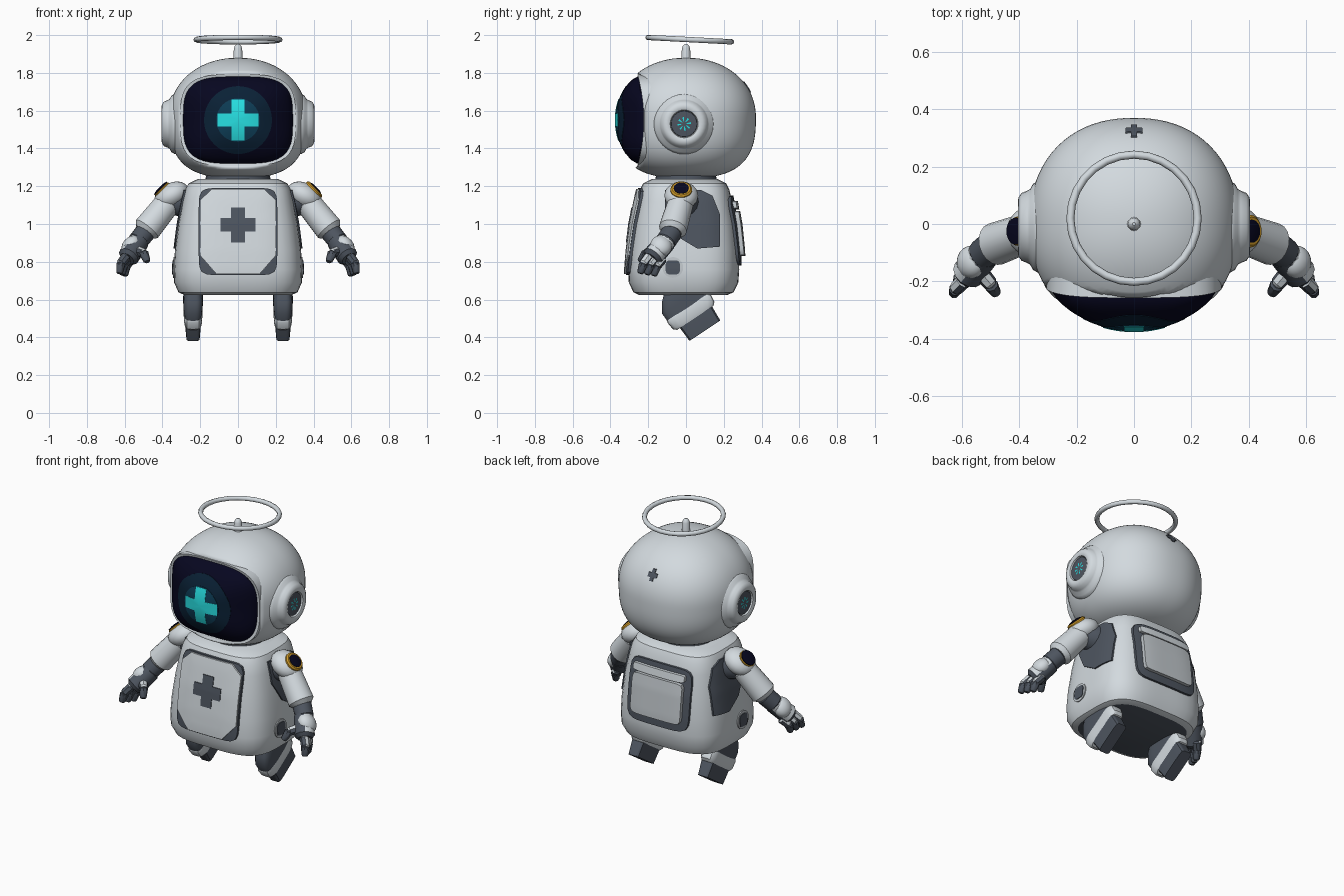
import bpy, bmesh
from math import sin, cos, pi, radians
from mathutils import Vector, Matrix

if "Cube" in bpy.data.objects:
    bpy.data.objects.remove(bpy.data.objects["Cube"])


def material(name, r, g, b):
    m = bpy.data.materials.new(name)
    m.use_nodes = True
    m.diffuse_color = (r, g, b, 1)
    m.node_tree.nodes["Principled BSDF"].inputs["Base Color"].default_value = (r, g, b, 1)
    return m


WHITE = material("shell white", .65, .7, .735)
PANEL = material("panel grey", .54, .58, .61)
DARK = material("dark grey", .075, .09, .115)
NAVY = material("visor navy", .002, .002, .014)
GLOW1 = material("faint glow", .003, .015, .036)
GLOW2 = material("deep teal glow", .004, .045, .09)
CYAN = material("cyan light", .02, .74, .76)
YELLOW = material("yellow trim", .6, .31, .02)


# ---- builders ----
def finish(name, bm, mat, mirror=False, angle=35):
    bmesh.ops.recalc_face_normals(bm, faces=bm.faces)
    mesh = bpy.data.meshes.new(name)
    bm.to_mesh(mesh)
    bm.free()
    mesh.materials.append(mat)
    ob = bpy.data.objects.new(name, mesh)
    bpy.context.collection.objects.link(ob)
    if mirror:
        ob.modifiers.new("Mirror", 'MIRROR').use_mirror_merge = False
    bpy.ops.object.select_all(action='DESELECT')
    ob.select_set(True)
    bpy.context.view_layer.objects.active = ob
    bpy.ops.object.shade_smooth_by_angle(angle=radians(angle))
    return ob


def oval(rx, ry, power=2, seg=24):
    pts = []
    for i in range(seg):
        a = 2 * pi * i / seg
        c, s = cos(a), sin(a)
        k = (abs(c) ** power + abs(s) ** power) ** (-1 / power)
        pts.append((rx * c * k, ry * s * k))
    return pts


def loft(name, sections, mat, matrix=Matrix(), power=2, seg=24, mirror=False):
    """Sections are (height, x radius, y radius, y centre)."""
    bm = bmesh.new()
    rings = []
    for h, rx, ry, cy in sections:
        rings.append([bm.verts.new(matrix @ Vector((x, y + cy, h))) for x, y in oval(rx, ry, power, seg)])
    for a, b in zip(rings, rings[1:]):
        for i in range(seg):
            j = (i + 1) % seg
            bm.faces.new((a[i], a[j], b[j], b[i]))
    bm.faces.new(rings[0])
    bm.faces.new(rings[-1])
    return finish(name, bm, mat, mirror)


def aim(p, direction):
    return Matrix.Translation(p) @ Vector(direction).to_track_quat('Z', 'Y').to_matrix().to_4x4()


def tube(name, p, q, r0, r1, mat, seg=14):
    length = (Vector(q) - Vector(p)).length
    e = min(r0, r1) * .35
    prof = [(0, r0 * .7), (e, r0), (length - e, r1), (length, r1 * .7)]
    return loft(name, [(h, r, r, 0) for h, r in prof], mat, aim(p, Vector(q) - Vector(p)), seg=seg, mirror=True)


def recolour(ob, mat, rule):
    ob.data.materials.append(mat)
    for f in ob.data.polygons:
        f.material_index = int(rule(f))


def ball(name, matrix, radii, mat):
    steps = [radians(a) for a in range(-85, 86, 17)]
    loft(name, [(radii[2] * sin(a), radii[0] * cos(a), radii[1] * cos(a), 0) for a in steps], mat,
         matrix, seg=20, mirror=True)


def dense(points, n=6):
    out = []
    for a, b in zip(points, points[1:] + points[:1]):
        out += [(a[0] + (b[0] - a[0]) * k / n, a[1] + (b[1] - a[1]) * k / n) for k in range(n)]
    return out


def cross(a, b):
    pts = []
    for c, s in ((1, 0), (0, 1), (-1, 0), (0, -1)):
        pts += [(c * x - s * y, s * x + c * y) for x, y in ((a, b), (b, b), (b, a))]
    return dense(pts, 4)


def plate(name, outline, centre, surface, mat, lift, depth=.012, mirror=False, rings=7):
    """A star-shaped outline laid over a curved surface, with a short skirt."""
    bm = bmesh.new()
    cu, cv = centre
    scales = [(1, -depth)] + [(k / rings, lift) for k in range(rings, 0, -1)]
    loops = [[bm.verts.new(surface(cu + u * t, cv + v * t, d)) for u, v in outline] for t, d in scales]
    n = len(outline)
    for a, b in zip(loops, loops[1:]):
        for i in range(n):
            bm.faces.new((a[i], a[(i + 1) % n], b[(i + 1) % n], b[i]))
    hub = bm.verts.new(surface(cu, cv, lift))
    for i in range(n):
        bm.faces.new((loops[-1][i], loops[-1][(i + 1) % n], hub))
    finish(name, bm, mat, mirror)


# ---- head: full below, rounder on top, cut back at the visor opening ----
HX, HY, HC, PLAN = .365, .37, 1.565, 2.22
V, VX, VZ = (0, 1.55), .29, .23


def head_radius(z):
    w, p = ((z - HC) / .315, 2.1) if z > HC else ((HC - z) / .322, 2.8)
    return max(0, 1 - w ** p) ** (1 / p)


def opening(x, z):
    return ((abs(x) / VX) ** 3.5 + (abs(z - V[1]) / VZ) ** 3.5) ** (1 / 3.5)


def rim(x, z, d):
    return Vector((x, -(.21 + .03 * ((z - V[1]) / VZ) ** 2 + d), z))


def face(x, z, d):
    return rim(x, z, d + .143 * max(0, 1 - opening(x, z) ** 2) ** .75)


def nape(x, z, d):
    return Vector((x, HY * max(0, head_radius(z) ** PLAN - abs(x / HX) ** PLAN) ** (1 / PLAN) + d, z))


levels = [HC + (.315 if a > 0 else .322) * sin(radians(a)) for a in range(-88, 89, 4)]
head = loft("head_shell", [(z, HX * head_radius(z), HY * head_radius(z), 0) for z in levels], WHITE,
            power=PLAN, seg=80)
for v in head.data.vertices:
    x, y, z = v.co
    if y < 0:
        v.co.y = max(y, rim(x, z, .012 + .25 * (opening(x, z) - 1.05)).y)

plate("visor_rim", oval(VX * 1.055, VZ * 1.055, 3.5, 64), V, rim, WHITE, .014, .07)
plate("visor", oval(VX, VZ, 3.5, 64), V, face, NAVY, .018, rings=14)
plate("outer_glow", oval(.18, .18, seg=40), V, face, GLOW1, .02)
plate("inner_glow", oval(.115, .115, seg=40), V, face, GLOW2, .022)
plate("visor_cross", cross(.108, .035), V, face, CYAN, .024)
plate("nape_cross", cross(.03, .011), (0, 1.725), nape, DARK, .005)

# ear pods, with lit spokes in the vents
EAR = aim((0, -.01, 1.53), (1, 0, 0))
pod = [(.26, .17), (.335, .16), (.352, .15), (.362, .132), (.372, .126), (.392, .118), (.403, .102),
       (.405, .085), (.4, .074), (.385, .07)]
loft("ear_pods", [(h, r, r, 0) for h, r in pod], WHITE, EAR, seg=32, mirror=True)
vent = loft("ear_vents", [(.38, .071, .071, 0), (.393, .068, .068, 0), (.395, .036, .036, 0), (.396, .013, .013, 0)],
            DARK, EAR, seg=24, mirror=True)
recolour(vent, CYAN, lambda f: f.center.x > .3945 and f.index % 3 == 0)

# antenna and halo
loft("antenna", [(1.85, .03, .03, 0), (1.88, .024, .024, 0), (1.93, .022, .022, 0), (1.945, .016, .016, 0),
                 (1.953, .006, .006, 0)], WHITE, seg=12)
bpy.ops.mesh.primitive_torus_add(major_radius=.222, minor_radius=.014, major_segments=28, minor_segments=8,
                                 location=(0, .02, 1.976), rotation=(radians(-3), 0, 0))
halo = bpy.context.object
halo.name = "halo_ring"
halo.data.materials.append(WHITE)
bpy.ops.object.shade_smooth_by_angle(angle=radians(50))

# ---- torso ----
loft("neck", [(1.2, .18, .17, 0), (1.25, .17, .16, 0), (1.3, .16, .15, 0)], DARK)
TORSO = [(.625, .285, .235, -.015), (.638, .315, .265, -.013), (.69, .338, .29, -.013), (.76, .34, .294, -.012),
         (.86, .334, .288, -.01), (1.0, .316, .272, -.008), (1.12, .294, .25, -.007), (1.18, .28, .237, -.007),
         (1.215, .262, .22, -.007), (1.237, .215, .175, -.007)]
TP = 3.6
torso = loft("torso", TORSO, WHITE, power=TP, seg=56)
recolour(torso, DARK, lambda f: f.normal.z < -.95)


def torso_at(z):
    for a, b in zip(TORSO, TORSO[1:]):
        if z <= b[0]:
            t = (z - a[0]) / (b[0] - a[0])
            return [p + (q - p) * t for p, q in zip(a, b)][1:]
    return TORSO[-1][1:]


def curve(u):
    return max(0, 1 - abs(u) ** TP) ** (1 / TP)


def chest(x, z, d):
    hx, hy, cy = torso_at(z)
    return Vector((x, cy - hy * curve(x / hx) - d, z))


def back(x, z, d):
    hx, hy, cy = torso_at(z)
    return Vector((x, cy + hy * curve(x / hx) + d, z))


def flank(y, z, d):
    hx, hy, cy = torso_at(z)
    return Vector((hx * curve((y - cy) / hy) + d, y, z))


# chest plate with dark corners
C = (0, .96)
plate("chest_frame", oval(.208, .23, 9, 64), C, chest, DARK, .014)
clip = [(.202, -.125), (.202, .165), (.14, .224), (-.14, .224), (-.202, .165), (-.202, -.125), (-.115, -.224),
        (.115, -.224)]
plate("chest_panel", dense(clip), C, chest, WHITE, .022)
plate("chest_cross", cross(.092, .036), (0, .995), chest, DARK, .026)

# backpack
plate("pack_frame", oval(.21, .185, 7, 56), (0, .965), back, DARK, .014)
plate("pack_panel", oval(.17, .12, 12, 56), (0, .95), back, PANEL, .035)
plate("pack_lid", oval(.175, .022, 8, 40), (0, 1.1), back, WHITE, .032)

# flank panels and ports
armpit = [(-.13, .13), (.06, .13), (.12, .1), (.16, 0), (.16, -.17), (.04, -.18), (-.06, -.12), (-.13, 0)]
plate("flank_panels", dense(armpit), (.02, 1.05), flank, DARK, .009, mirror=True)
plate("flank_port_rims", oval(.055, .055), (-.07, .77), flank, PANEL, .006, mirror=True, rings=3)
plate("flank_ports", oval(.038, .038, 4), (-.07, .77), flank, DARK, .01, mirror=True, rings=3)

# ---- arms ----
tube("shoulder_joints", (.21, 0, 1.11), (.37, -.025, 1.12), .09, .07, DARK)
CAP = Matrix.Translation((.352, -.025, 1.15)) @ Matrix.Rotation(radians(30), 4, 'Y')
ball("shoulder_caps", CAP, (.098, .09, .066), WHITE)
# shoulder badges: a broad yellow ring on the left, a thin one on the right
for side, name, ring, disc in ((1, "left", .057, .04), (-1, "right", .051, .047)):
    badge = aim((side * .362, -.025, 1.142), (side * .72, 0, .7))
    loft(name + "_badge_trim", [(.03, ring, ring, 0), (.06, ring, ring, 0), (.068, ring - .008, ring - .008, 0)],
         YELLOW, badge)
    loft(name + "_badge", [(.05, disc, disc, 0), (.07, disc, disc, 0), (.075, .025, .025, 0)], NAVY, badge)
tube("sleeves", (.36, -.025, 1.125), (.497, -.075, .955), .069, .075, WHITE, 18)
tube("wrists", (.48, -.065, .97), (.54, -.115, .895), .055, .054, DARK)
# gloves are dark inside and pale on the outward side
OUT = Vector((.66, .3, .69))
palms = tube("palms", (.515, -.095, .92), (.588, -.185, .815), .055, .058, DARK, 12)
recolour(palms, WHITE, lambda f: f.normal.dot(OUT) > .5)
ball("hand_plates", aim((.566, -.132, .884), (.6, .1, .5)), (.058, .062, .045), WHITE)
for k, finger in enumerate(("index", "middle", "little")):
    o = Vector((-.014, .036, -.006)) * k
    a, b, c = (Vector(p) + o for p in ((.59, -.195, .83), (.625, -.23, .785), (.628, -.243, .738)))
    knuckle = tube(finger + "_finger_base", a, b, .027, .025, DARK, 8)
    recolour(knuckle, WHITE, lambda f: f.normal.dot(OUT) > .45)
    tube(finger + "_finger_tip", b + (a - b) * .15, c, .025, .019, DARK, 8)
thumb = tube("thumb_base", (.55, -.15, .86), (.495, -.215, .845), .03, .026, DARK, 8)
recolour(thumb, WHITE, lambda f: f.normal.z > .5)
tube("thumb_tip", (.5, -.21, .85), (.48, -.243, .8), .025, .019, DARK, 8)

# ---- legs, tilted so the soles face down and back ----
LEG = Matrix.Translation((.238, .1, .435)) @ Matrix.Rotation(radians(33.5), 4, 'X')
loft("boot_soles", [(0, .036, .098, 0), (.08, .042, .102, 0), (.11, .042, .1, 0)], DARK, LEG, 8, 32, True)
loft("boot_bands", [(.085, .042, .115, -.005), (.1, .047, .132, -.005), (.145, .05, .137, -.005),
                    (.155, .048, .132, -.005)], WHITE, LEG, 5, 32, True)
loft("upper_legs", [(.13, .047, .132, -.005), (.2, .052, .135, -.004), (.25, .05, .108, 0), (.285, .042, .07, 0)],
     DARK, LEG, 4, 32, True)
